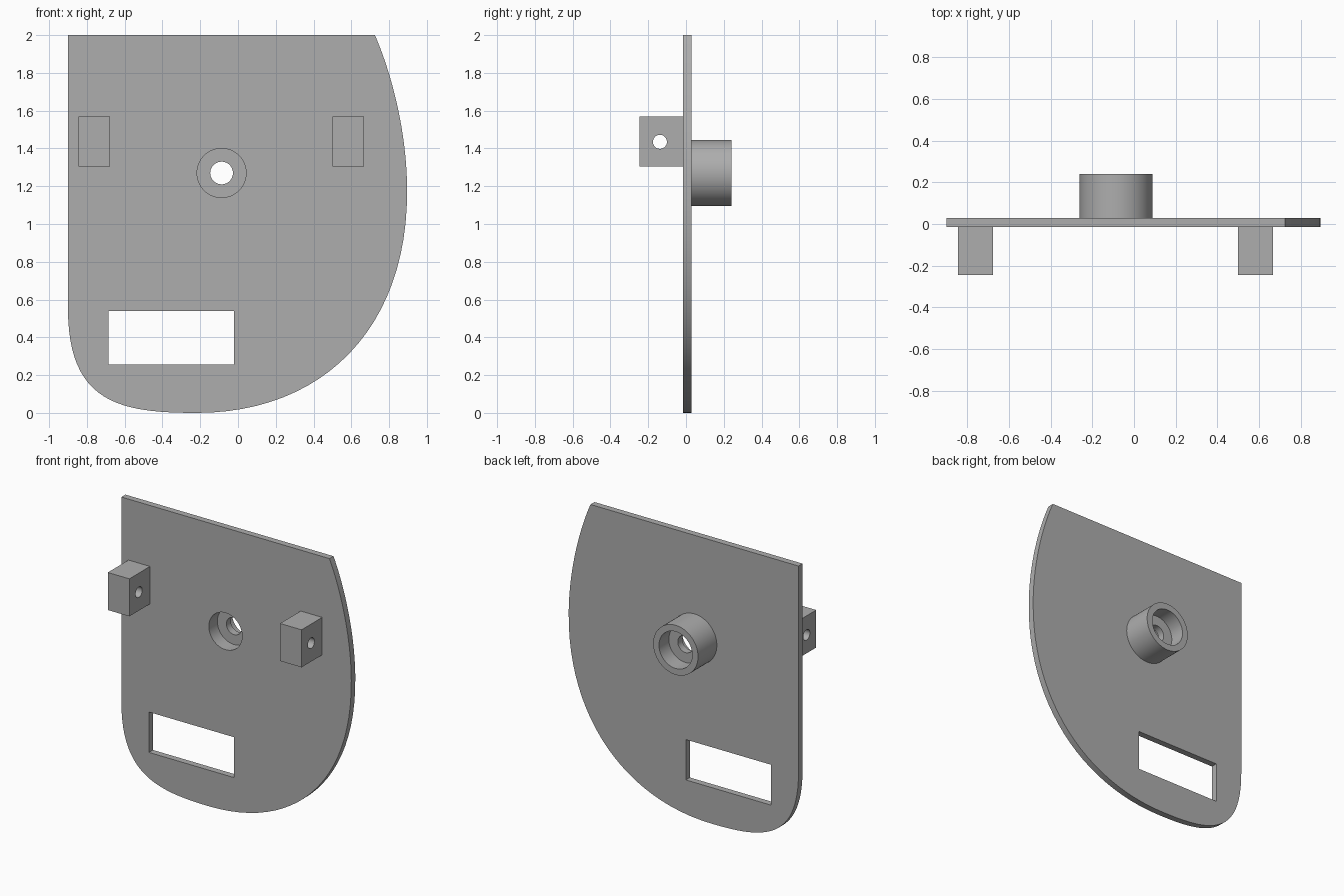
import bpy, bmesh, math
from mathutils import Vector, Matrix
from mathutils.geometry import interpolate_bezier

cube = bpy.data.objects.get("Cube")
if cube:
    bpy.data.objects.remove(cube, do_unlink=True)

GREY = (0.42, 0.42, 0.42, 1)
grey = bpy.data.materials.new("plain_grey")
grey.use_nodes = True
grey.diffuse_color = GREY
grey.node_tree.nodes["Principled BSDF"].inputs["Base Color"].default_value = GREY

FRONT, BACK = -0.015, 0.03          # plate faces along y
HUB_X, HUB_Z = -0.087, 1.27         # hub axis
SEGMENTS = 64


def make_object(name, bm):
    bmesh.ops.recalc_face_normals(bm, faces=bm.faces[:])
    mesh = bpy.data.meshes.new(name)
    bm.to_mesh(mesh)
    bm.free()
    mesh.materials.append(grey)
    obj = bpy.data.objects.new(name, mesh)
    bpy.context.collection.objects.link(obj)
    return obj


def box(name, low, high):
    low, high = Vector(low), Vector(high)
    bm = bmesh.new()
    bmesh.ops.create_cube(bm, size=1)
    bmesh.ops.scale(bm, vec=high - low, verts=bm.verts[:])
    bmesh.ops.translate(bm, vec=(low + high) / 2, verts=bm.verts[:])
    return make_object(name, bm)


def cylinder(name, centre, radius, length, axis):
    bm = bmesh.new()
    bmesh.ops.create_cone(bm, cap_ends=True, segments=SEGMENTS,
                          radius1=radius, radius2=radius, depth=length)
    turn = Matrix.Rotation(math.pi / 2, 4, 'X' if axis == 'Y' else 'Y')
    bm.transform(Matrix.Translation(centre) @ turn)
    return make_object(name, bm)


def cut(obj, cutter):
    mod = obj.modifiers.new("cut", 'BOOLEAN')
    mod.operation = 'DIFFERENCE'
    mod.solver = 'EXACT'
    mod.object = cutter
    bpy.context.view_layer.objects.active = obj
    bpy.ops.object.modifier_apply(modifier=mod.name)
    bpy.data.objects.remove(cutter, do_unlink=True)


# Plate outline: straight top and left edges, three curves for the rest
curves = [
    ((-0.9, 0.55), (-0.9, 0.05), (-0.62, 0), (-0.22, 0)),
    ((-0.22, 0), (0.45, 0), (0.9, 0.45), (0.895, 1.18)),
    ((0.895, 1.18), (0.895, 1.47), (0.82, 1.78), (0.725, 2)),
]
outline = [Vector((-0.9, 2, 0))]
for curve in curves:
    points = interpolate_bezier(*[Vector((*p, 0)) for p in curve], 25)
    outline += points if curve is curves[-1] else points[:-1]

bm = bmesh.new()
face = bm.faces.new([bm.verts.new((p.x, FRONT, p.y)) for p in outline])
side = bmesh.ops.extrude_face_region(bm, geom=[face])
bmesh.ops.translate(bm, vec=(0, BACK - FRONT, 0),
                    verts=[g for g in side["geom"] if isinstance(g, bmesh.types.BMVert)])
plate = make_object("plate", bm)

# Window and hub recess through the plate
cut(plate, box("window_cutter", (-0.685, -0.2, 0.255), (-0.02, 0.2, 0.54)))
cut(plate, cylinder("recess_cutter", (HUB_X, 0, HUB_Z), 0.13, 0.4, 'Y'))

# Hub: hollow from both ends, with a pierced web between (radius, y)
profile = [(0.13, BACK), (0.175, BACK), (0.175, 0.24), (0.13, 0.24),
           (0.13, 0.13), (0.06, 0.13), (0.06, 0.08), (0.13, 0.08)]
bm = bmesh.new()
rings = []
for i in range(SEGMENTS):
    a = math.tau * i / SEGMENTS
    rings.append([bm.verts.new((HUB_X + r * math.sin(a), y, HUB_Z + r * math.cos(a)))
                  for r, y in profile])
for i in range(SEGMENTS):
    here, following = rings[i - 1], rings[i]
    for j in range(len(profile)):
        bm.faces.new((here[j - 1], here[j], following[j], following[j - 1]))
hub = make_object("hub", bm)

# Two pierced mounting lugs on the front
lugs = []
for name, x in (("right_lug", -0.845), ("left_lug", 0.5)):
    lug = box(name, (x, -0.245, 1.305), (x + 0.168, FRONT, 1.57))
    cut(lug, cylinder("pin_cutter", (x + 0.084, -0.138, 1.435), 0.037, 0.4, 'X'))
    lugs.append(lug)

# Smooth the round walls, keep the edges sharp
bpy.ops.object.select_all(action='DESELECT')
for obj in [plate, hub] + lugs:
    obj.select_set(True)
bpy.context.view_layer.objects.active = plate
bpy.ops.object.shade_smooth_by_angle(angle=math.radians(30))
